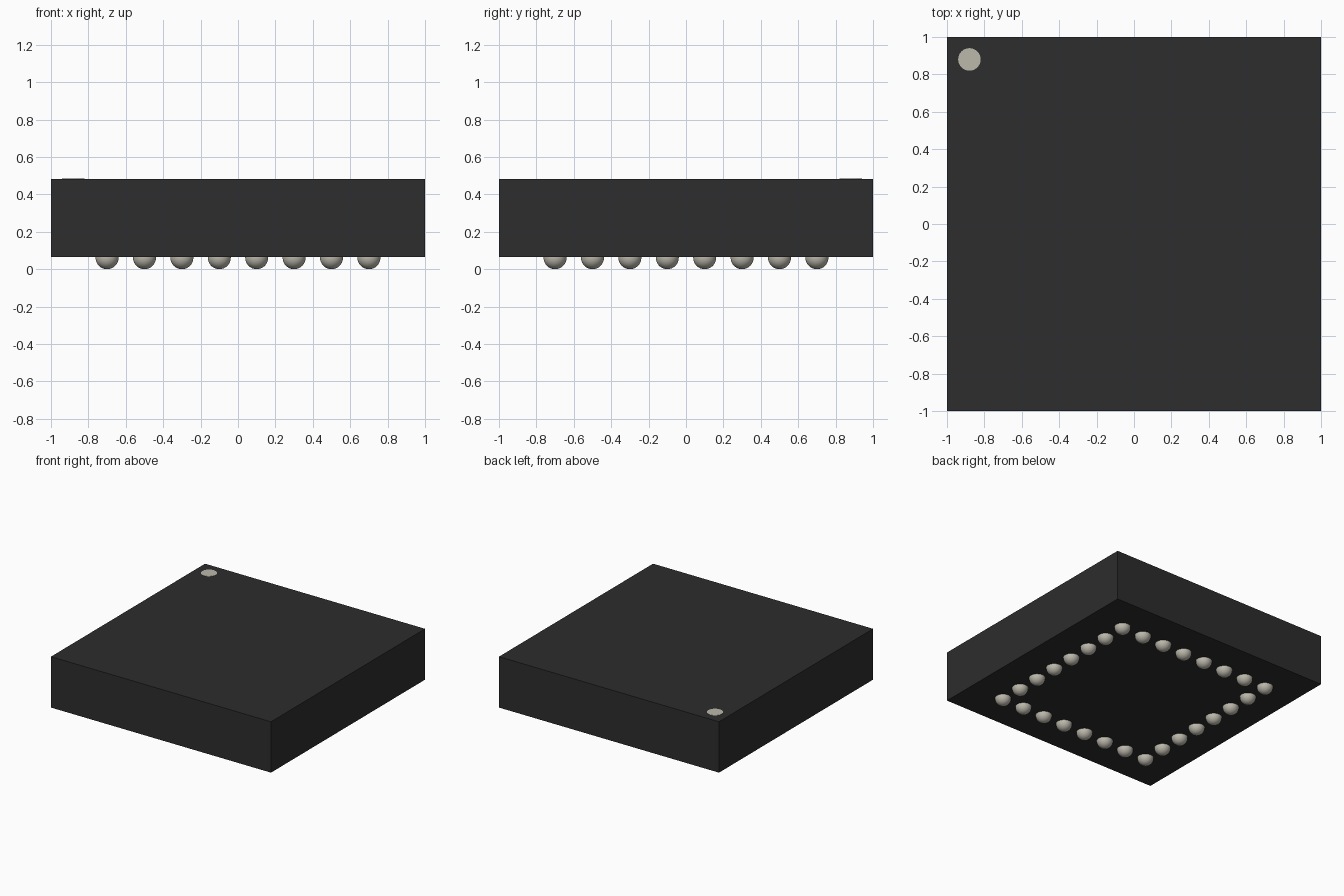
import bpy

cube = bpy.data.objects.get("Cube")
if cube:
    bpy.data.objects.remove(cube, do_unlink=True)

BOTTOM, TOP = 0.064, 0.482
BALL_RADIUS = 0.0615
PITCH, COUNT = 0.2, 8


def make_material(name, color, roughness):
    mat = bpy.data.materials.new(name)
    mat.use_nodes = True
    mat.diffuse_color = color
    bsdf = mat.node_tree.nodes["Principled BSDF"]
    bsdf.inputs["Base Color"].default_value = color
    bsdf.inputs["Roughness"].default_value = roughness
    return mat


def finish(name, mat):
    obj = bpy.context.object
    obj.name = name
    obj.data.materials.append(mat)
    return obj


black = make_material("black plastic", (0.026, 0.026, 0.026, 1), 0.6)
solder = make_material("warm grey solder", (0.5, 0.48, 0.41, 1), 0.4)

# Package body
bpy.ops.mesh.primitive_cube_add(size=1, location=(0, 0, (BOTTOM + TOP) / 2))
body = finish("package_body", black)
body.scale = (2, 2, TOP - BOTTOM)
bpy.ops.object.transform_apply(location=False, rotation=False, scale=True)

# Round corner marker, a thin plate on the top face
bpy.ops.mesh.primitive_cylinder_add(vertices=48, radius=0.06, depth=0.004,
                                    location=(-0.88, 0.88, TOP))
finish("corner_marker", solder)

# First solder ball, reused around the square ring
bpy.ops.mesh.primitive_uv_sphere_add(segments=32, ring_count=16, radius=BALL_RADIUS)
ball = finish("solder_ball", solder)
bpy.ops.object.shade_smooth()

edge = (0, COUNT - 1)
ring = [(i, j) for i in range(COUNT) for j in range(COUNT) if i in edge or j in edge]
half = (COUNT - 1) / 2
for n, (i, j) in enumerate(ring):
    obj = ball
    if n:
        obj = ball.copy()
        bpy.context.collection.objects.link(obj)
    obj.name = f"solder_ball_{n + 1}"
    obj.location = ((i - half) * PITCH, (j - half) * PITCH, BALL_RADIUS)
